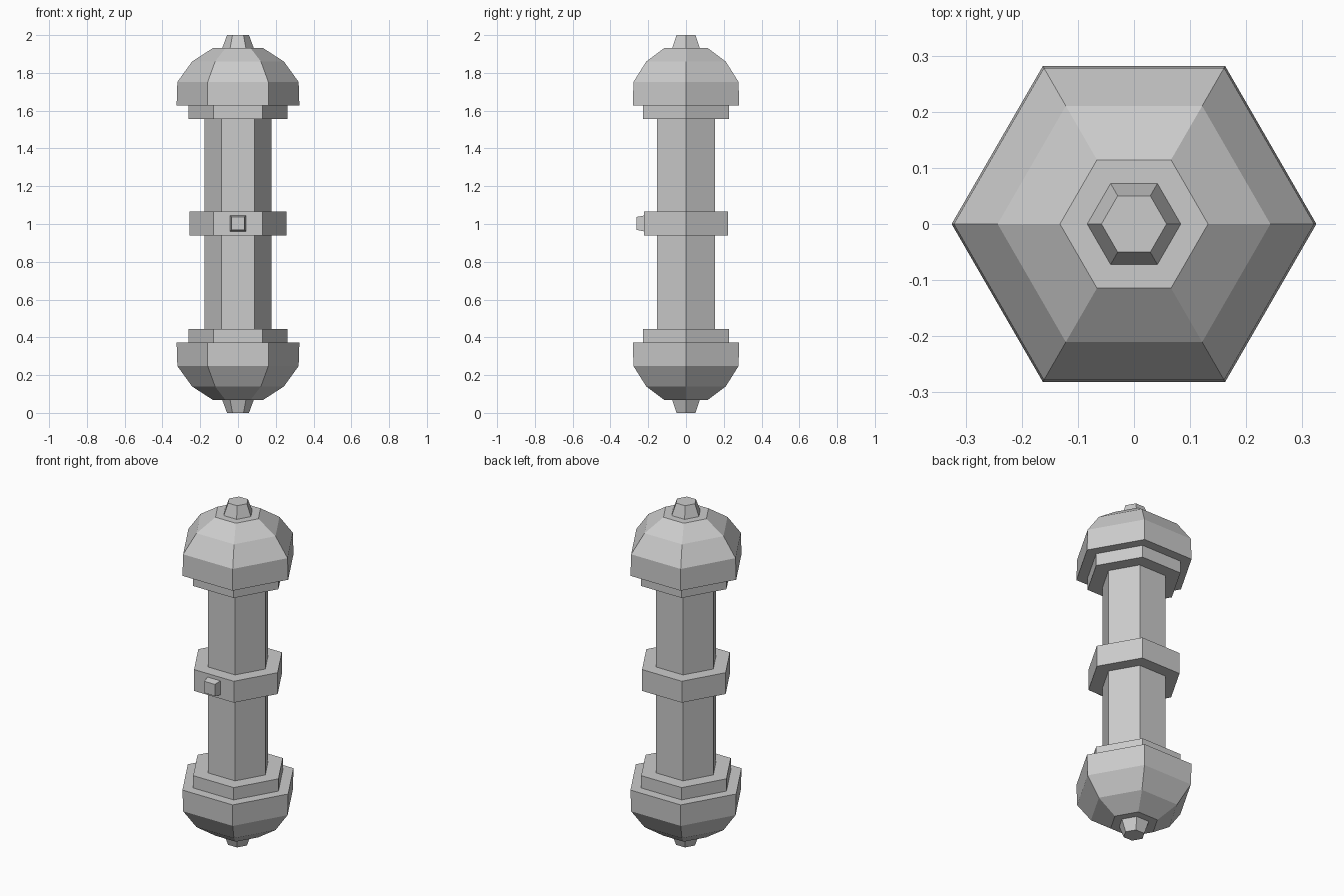
import bpy
import bmesh
import math

cube = bpy.data.objects.get("Cube")
if cube:
    bpy.data.objects.remove(cube, do_unlink=True)

SIDES = 6
MID = 1.0

grey = bpy.data.materials.new("plain grey")
grey.use_nodes = True
COLOUR = (0.6, 0.6, 0.6, 1)
grey.diffuse_color = COLOUR
grey.node_tree.nodes["Principled BSDF"].inputs["Base Color"].default_value = COLOUR


def finish(name, bm):
    bmesh.ops.recalc_face_normals(bm, faces=bm.faces)
    mesh = bpy.data.meshes.new(name)
    bm.to_mesh(mesh)
    bm.free()
    mesh.materials.append(grey)
    obj = bpy.data.objects.new(name, mesh)
    bpy.context.collection.objects.link(obj)
    return obj


def hex_turned(name, profile, flip=False):
    """Closed six-sided solid through (radius, height) rings; flip mirrors it about mid-height."""
    bm = bmesh.new()
    rings = []
    for r, z in profile:
        z = 2 * MID - z if flip else z
        rings.append([bm.verts.new((r * math.cos(math.tau * i / SIDES),
                                    r * math.sin(math.tau * i / SIDES), z))
                      for i in range(SIDES)])
    for low, high in zip(rings, rings[1:]):
        for i in range(SIDES):
            j = (i + 1) % SIDES
            bm.faces.new((low[i], low[j], high[j], high[i]))
    bm.faces.new(rings[0])
    bm.faces.new(rings[-1])
    return finish(name, bm)


# Handle shaft and raised middle band
hex_turned("shaft", [(0.177, 0.44), (0.177, 1.56)])
hex_turned("middle_band", [(0.257, 0.94), (0.257, 1.065)])

# Matching collar, domed cap and tip at each end
collar = [(0.262, 1.555), (0.262, 1.64)]
cap = [(0.325, 1.627), (0.321, 1.752), (0.243, 1.86), (0.132, 1.932)]
tip = [(0.086, 1.925), (0.058, 2.0)]
for end, flip in (("upper", False), ("lower", True)):
    hex_turned(end + "_collar", collar, flip)
    hex_turned(end + "_cap", cap, flip)
    hex_turned(end + "_tip", tip, flip)

# Tapered square button on the front of the band
bm = bmesh.new()
bmesh.ops.create_cube(bm, size=1)
for v in bm.verts:
    front = v.co.y < 0
    half = 0.034 if front else 0.044
    v.co = (math.copysign(half, v.co.x),
            -0.263 if front else -0.21,
            MID + 0.003 + math.copysign(half, v.co.z))
finish("button", bm)
